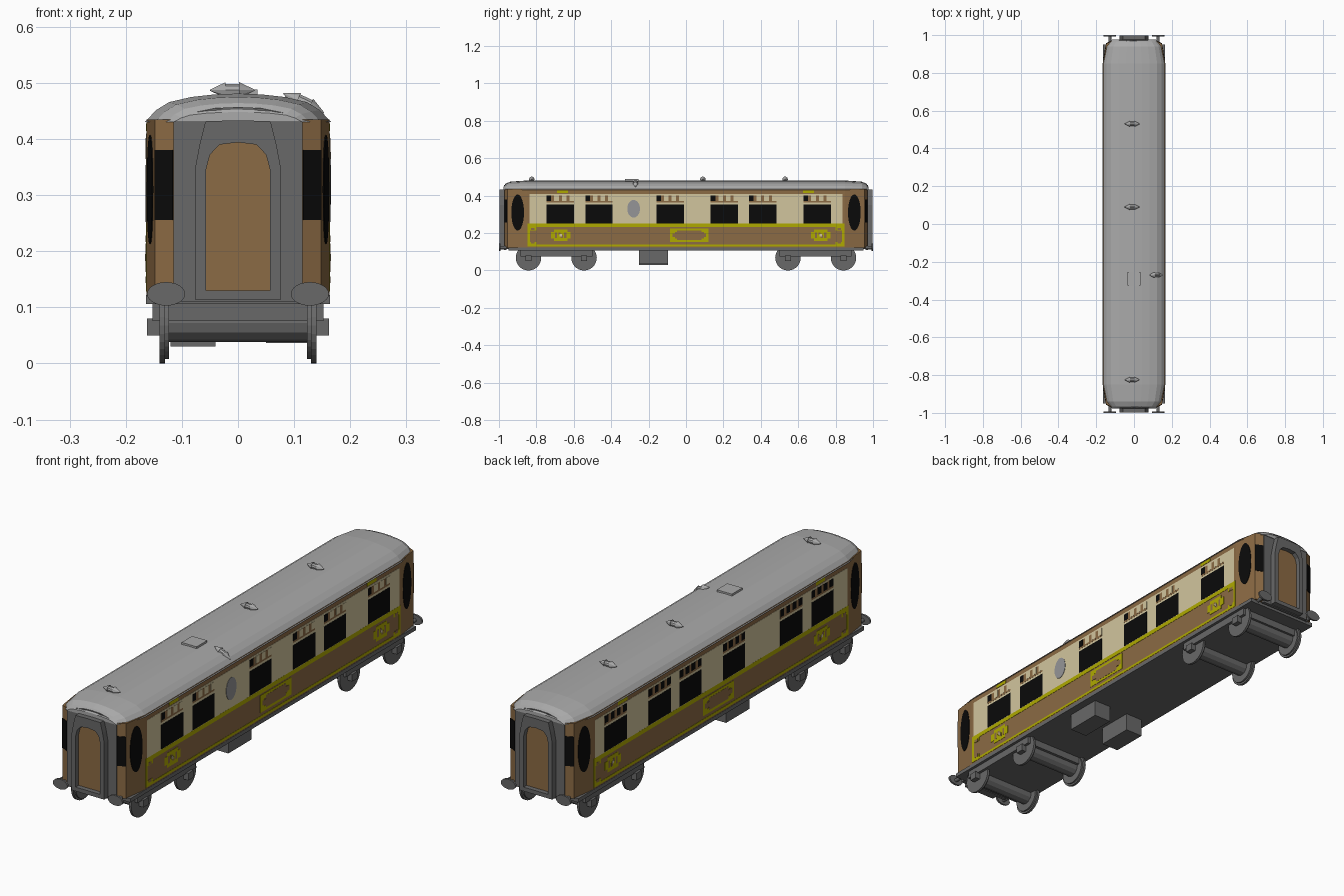
import bpy, bmesh, math
from mathutils import Vector, Matrix

if "Cube" in bpy.data.objects:
    bpy.data.objects.remove(bpy.data.objects["Cube"])

def material(name, r, g, b):
    m = bpy.data.materials.new(name)
    m.diffuse_color = (r, g, b, 1)
    m.use_nodes = True
    m.node_tree.nodes["Principled BSDF"].inputs["Base Color"].default_value = m.diffuse_color
    return m

BROWN = material("brown", 0.26, 0.145, 0.058)
CREAM = material("cream", 0.64, 0.56, 0.34)
YELLOW = material("yellow", 0.43, 0.40, 0.0)
BLACK = material("black", 0.003, 0.003, 0.003)
DARK = material("dark grey", 0.14, 0.14, 0.14)
ROOF = material("light grey", 0.40, 0.40, 0.40)
GLASS = material("frosted grey", 0.30, 0.30, 0.31)

def finish(name, bm, mat):
    bmesh.ops.recalc_face_normals(bm, faces=bm.faces)
    me = bpy.data.meshes.new(name)
    bm.to_mesh(me)
    bm.free()
    me.materials.append(mat)
    ob = bpy.data.objects.new(name, me)
    bpy.context.collection.objects.link(ob)
    return ob

def loft(bm, loops):
    """Skin equal-length closed loops and cap both ends."""
    rows = [[bm.verts.new(p) for p in l] for l in loops]
    n = len(rows[0])
    for a, b in zip(rows, rows[1:]):
        for i in range(n):
            j = (i + 1) % n
            bm.faces.new((a[i], a[j], b[j], b[i]))
    bm.faces.new(rows[0])
    bm.faces.new(rows[-1])

def prism(bm, pts, offset):
    loft(bm, [pts, [Vector(p) + Vector(offset) for p in pts]])

def box(bm, x0, x1, y0, y1, z0, z1):
    prism(bm, [(x0, y0, z0), (x1, y0, z0), (x1, y1, z0), (x0, y1, z0)], (0, 0, z1 - z0))

def cyl(bm, c, r1, r2, depth, axis, seg):
    m = Matrix.Translation(c) @ Vector((0, 0, 1)).rotation_difference(Vector(axis)).to_matrix().to_4x4()
    bmesh.ops.create_cone(bm, cap_ends=True, segments=seg, radius1=r1, radius2=r2, depth=depth, matrix=m)

W = 0.163  # side wall half width
def side_plates(name, mat, rects, level, sides=(1, -1)):
    bm = bmesh.new()
    for s in sides:
        for y0, y1, z0, z1 in rects:
            box(bm, s * (W - 0.002), s * (W + level), y0, y1, z0, z1)
    return finish(name, bm, mat)

# body shell with tapered vestibules
bm = bmesh.new()
quarter = [(W, 0.85), (0.148, 0.955), (0.115, 0.97)]
plan = quarter + [(-x, y) for x, y in quarter[::-1]]
plan += [(-x, -y) for x, y in plan]
prism(bm, [(x, y, 0.12) for x, y in plan], (0, 0, 0.315))
finish("body", bm, BROWN)

# underframe floor
bm = bmesh.new()
box(bm, -0.164, 0.164, -0.95, 0.95, 0.106, 0.122)
finish("underframe", bm, DARK)

# roof, lofted along the length and rounded down at both ends
prof = [(-1, 0), (-0.88, 0.42), (-0.74, 0.7), (-0.5, 0.88), (-0.25, 0.97), (0, 1)]
prof += [(-u, h) for u, h in prof[-2::-1]]
stations = [(0.976, 0.115, 0.448), (0.965, 0.128, 0.464), (0.94, 0.148, 0.475), (0.85, 0.166, 0.481)]
stations = [(-y, w, t) for y, w, t in stations] + stations[::-1]
bm = bmesh.new()
loft(bm, [[(u * w, y, 0.43 + h * (t - 0.43)) for u, h in prof] for y, w, t in stations])
finish("roof", bm, ROOF)

# roof hatch and torpedo ventilators
bm = bmesh.new()
box(bm, -0.035, 0.035, -0.325, -0.255, 0.47, 0.488)
finish("roof_hatch", bm, ROOF)
bm = bmesh.new()
for c, tilt in (((-0.01, 0.53, 0.487), 0), ((-0.01, 0.09, 0.487), 0),
                ((-0.01, -0.825, 0.487), 0), ((0.117, -0.27, 0.464), 0.45)):
    ax = Vector((math.cos(tilt), 0, -math.sin(tilt)))
    cyl(bm, Vector(c), 0.012, 0.012, 0.026, ax, 10)
    for s in (1, -1):
        cyl(bm, Vector(c) + ax * s * 0.026, 0.015, 0.001, 0.028, ax * s, 10)
finish("roof_vents", bm, ROOF)

# livery panels
B = 0.838
side_plates("cream_panel", CREAM, [(-B, B, 0.25, 0.41)], 0.001)
side_plates("yellow_lining", YELLOW, [
    (-0.847, 0.847, 0.232, 0.25), (-0.847, 0.847, 0.128, 0.139),
    (-0.847, -0.835, 0.128, 0.25), (0.835, 0.847, 0.128, 0.25),
    (-0.835, -0.80, 0.215, 0.232), (0.80, 0.835, 0.215, 0.232),
    (-0.835, -0.80, 0.139, 0.152), (0.80, 0.835, 0.139, 0.152),
    (-0.69, -0.63, 0.414, 0.428), (0.625, 0.685, 0.414, 0.428)], 0.0012)
side_plates("lining_corner_insets", BROWN, [
    (s * 0.819 - 0.01, s * 0.819 + 0.01, z, z + 0.012) for s in (1, -1) for z in (0.143, 0.216)], 0.0018)

# decorative panels on the lower side
side_plates("ornament_plates", YELLOW, [r for c in (-0.67, 0.72) for r in (
    (c - 0.053, c + 0.053, 0.172, 0.206), (c - 0.036, c + 0.036, 0.158, 0.22))], 0.0012)
side_plates("ornament_insets", BROWN, [r for c in (-0.67, 0.72) for r in (
    (c - 0.03, c - 0.019, 0.174, 0.204), (c + 0.019, c + 0.03, 0.174, 0.204),
    (c - 0.012, c, 0.189, 0.204), (c, c + 0.012, 0.174, 0.189))], 0.0018)
side_plates("ornament_centres", CREAM, [(c - 0.006, c + 0.006, 0.183, 0.195) for c in (-0.67, 0.72)], 0.0024)
side_plates("centre_cartouche", YELLOW, [(-0.085, 0.12, 0.152, 0.172), (-0.085, 0.12, 0.205, 0.225),
                                         (-0.085, -0.06, 0.152, 0.225), (0.095, 0.12, 0.152, 0.225)], 0.0012)
side_plates("cartouche_inset", BROWN, [(-0.073, 0.108, 0.178, 0.199), (-0.048, 0.083, 0.163, 0.214)], 0.0018)

# windows and their top lights
centres = (-0.672, -0.465, -0.085, 0.205, 0.41, 0.702)
side_plates("windows", BLACK, [(c - 0.073, c + 0.073, 0.252, 0.354) for c in centres], 0.002)
side_plates("top_light_frames", BROWN, [(c - 0.073, c + 0.073, 0.364, 0.402) for c in centres], 0.0015)
def panes(ids):
    return [(c - 0.073 + i * 0.0405, c - 0.073 + i * 0.0405 + 0.0245, 0.372, 0.402) for c in centres for i in ids]
side_plates("top_lights_left", BLACK, panes(range(4)), 0.002, (-1,))
side_plates("top_lights_right_dark", BLACK, panes([0]), 0.002, (1,))
side_plates("top_lights_right_pale", CREAM, panes([1, 2, 3]), 0.002, (1,))

# oval lavatory window, right side only
bm = bmesh.new()
ring = [2 * math.pi * i / 24 for i in range(24)]
prism(bm, [(W, -0.28 + 0.034 * math.cos(a), 0.33 + 0.047 * math.sin(a)) for a in ring], (0.0025, 0, 0))
finish("oval_window", bm, GLASS)

# vestibule oval door windows and corner windows
bm = bmesh.new()
for sx in (1, -1):
    for sy in (1, -1):
        def on_taper(y, z):
            return (sx * (W - (y - 0.85) / 0.105 * (W - 0.148)), sy * y, z)
        prism(bm, [on_taper(0.9 + 0.034 * math.cos(a), 0.31 + 0.097 * math.sin(a)) for a in ring],
              (sx * 0.002, 0, 0))
        prism(bm, [(sx * x, sy * y, z) for x, y, z in ((0.148, 0.955, 0.256), (0.116, 0.9695, 0.256),
              (0.116, 0.9695, 0.38), (0.148, 0.955, 0.38))], (sx * 0.001, sy * 0.002, 0))
finish("vestibule_windows", bm, BLACK)

# end walls, gangway frames and end doors
def mirror(half):
    return half + [(-x, z) for x, z in half[::-1] if x]
wall = mirror([(0.115, 0.11), (0.115, 0.432), (0.08, 0.447), (0.04, 0.455), (0, 0.457)])
outer = mirror([(0.076, 0.113), (0.076, 0.35), (0.068, 0.392), (0.058, 0.432), (0, 0.433)])
inner = mirror([(0.057, 0.13), (0.057, 0.345), (0.05, 0.372), (0.033, 0.39), (0, 0.394)])
for label, s in (("front", -1), ("rear", 1)):
    bm = bmesh.new()
    prism(bm, [(x, s * 0.96, z) for x, z in wall], (0, s * 0.013, 0))
    finish(label + "_end_wall", bm, DARK)
    bm = bmesh.new()
    loops = [[bm.verts.new((x, s * y, z)) for x, z in l]
             for l, y in ((inner, 0.97), (outer, 0.97), (outer, 0.998), (inner, 0.998))]
    n = len(inner)
    for k in range(4):
        a, b = loops[k], loops[(k + 1) % 4]
        for i in range(n):
            j = (i + 1) % n
            bm.faces.new((a[i], a[j], b[j], b[i]))
    finish(label + "_gangway", bm, DARK)
    bm = bmesh.new()
    prism(bm, [(x, s * 0.972, z) for x, z in inner], (0, s * 0.006, 0))
    finish(label + "_end_door", bm, BROWN)
    # buffers with oval heads
    bm = bmesh.new()
    for sx in (1, -1):
        cyl(bm, Vector((sx * 0.128, s * 0.955, 0.122)), 0.008, 0.008, 0.08, (0, 1, 0), 12)
        prism(bm, [(sx * 0.128 + 0.034 * math.cos(a), s * 0.992, 0.124 + 0.021 * math.sin(a)) for a in ring],
              (0, s * 0.008, 0))
    finish(label + "_buffers", bm, DARK)
    # bogie frame, wheels, axles and axle boxes
    bm = bmesh.new()
    box(bm, -0.152, 0.152, min(s * 0.5, s * 0.885), max(s * 0.5, s * 0.885), 0.076, 0.108)
    for y in (s * 0.842, s * 0.545):
        cyl(bm, Vector((0, y, 0.072)), 0.034, 0.034, 0.26, (1, 0, 0), 12)
        for sx in (1, -1):
            box(bm, min(sx * 0.138, sx * 0.162), max(sx * 0.138, sx * 0.162), y - 0.017, y + 0.017, 0.05, 0.08)
    finish(label + "_bogie", bm, DARK)
    bm = bmesh.new()
    for y in (s * 0.842, s * 0.545):
        for sx in (1, -1):
            cyl(bm, Vector((sx * 0.135, y, 0.068)), 0.068, 0.068, 0.01, (1, 0, 0), 28)
            cyl(bm, Vector((sx * 0.127, y, 0.068)), 0.06, 0.06, 0.008, (1, 0, 0), 28)
    finish(label + "_wheels", bm, DARK)

# equipment boxes under the floor
bm = bmesh.new()
box(bm, 0.05, 0.13, -0.25, -0.095, 0.036, 0.11)
box(bm, -0.12, -0.04, -0.25, -0.095, 0.03, 0.11)
finish("equipment_boxes", bm, DARK)
